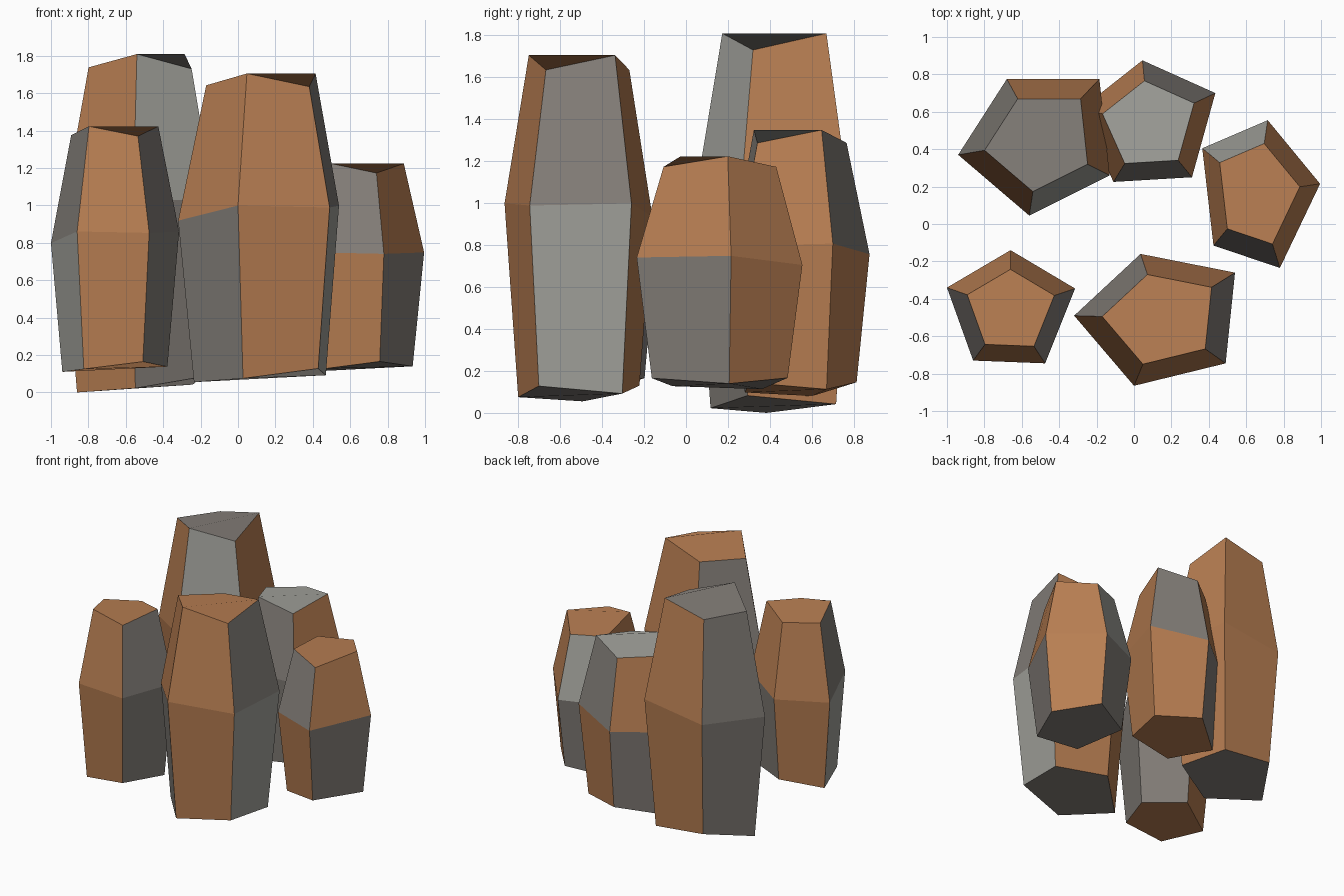
import bpy

if "Cube" in bpy.data.objects:
    bpy.data.objects.remove(bpy.data.objects["Cube"])

# Colours: brown, warm grey and light grey rock
def make_mat(name, rgb):
    m = bpy.data.materials.new(name)
    m.diffuse_color = (*rgb, 1)
    m.use_nodes = True
    m.node_tree.nodes["Principled BSDF"].inputs["Base Color"].default_value = m.diffuse_color
    return m

MATS = [make_mat("brown_rock", (0.48, 0.21, 0.085)),
        make_mat("warm_grey_rock", (0.23, 0.21, 0.19)),
        make_mat("light_grey_rock", (0.36, 0.36, 0.33))]
KEY = "bgl"

# Shared unevenness of the bottom and top rims, and waist height fractions
# Corner order: left, front, right front, right, back
LOW = (0, .02, .073, .037, .075)
HIGH = (.007, .07, 0, .07, 0)
WAIST = (.544, .567, .571, .562, .535)
TOP_SCALE, BASE_SCALE = .68, .82


def column(name, outline, z0, z1, uneven, colours):
    """Five-sided stone column, widest at the waist, tapering to both ends.
    colours: lower sides, upper sides, then bottom and top."""
    cx = sum(p[0] for p in outline) / 5
    cy = sum(p[1] for p in outline) / 5
    low = [z0 + uneven * d for d in LOW]
    high = [z1 + uneven * d for d in HIGH]
    mid = [a + f * (b - a) for a, b, f in zip(low, high, WAIST)]

    verts = []
    for scale, heights in ((BASE_SCALE, low), (1, mid), (TOP_SCALE, high)):
        for (x, y), z in zip(outline, heights):
            verts.append((cx + (x - cx) * scale, cy + (y - cy) * scale, z))

    faces = []
    for ring in (0, 5):
        for i in range(5):
            j = (i + 1) % 5
            faces.append((ring + i, ring + j, ring + 5 + j, ring + 5 + i))
    faces += [(4, 3, 2, 1, 0), (10, 11, 12, 13, 14)]

    mesh = bpy.data.meshes.new(name)
    mesh.from_pydata(verts, [], faces)
    for m in MATS:
        mesh.materials.append(m)
    for face, c in zip(mesh.polygons, colours.replace(" ", "")):
        face.material_index = KEY.index(c)
    mesh.update()
    obj = bpy.data.objects.new(name, mesh)
    bpy.context.collection.objects.link(obj)
    return obj


# Tall columns
column("front_column",
       [(-.32, -.49), (0, -.865), (.49, -.745), (.54, -.26), (.035, -.16)],
       .055, 1.635, 1.0, "gblbb bbgbg gb")
column("tall_back_column",
       [(-.94, .37), (-.56, .045), (-.13, .26), (-.185, .775), (-.68, .775)],
       0, 1.73, 1.13, "bgbbg blbbg gg")

# Shorter columns
column("left_column",
       [(-1, -.34), (-.86, -.73), (-.475, -.745), (-.315, -.345), (-.66, -.14)],
       .11, 1.37, .75, "lbggb gbgbb bb")
column("back_column",
       [(-.285, .615), (-.11, .225), (.31, .25), (.435, .70), (.045, .875)],
       .08, 1.287, .88, "bgbbg bgbgb bl")
column("right_column",
       [(.365, .405), (.425, -.115), (.78, -.235), (.995, .215), (.715, .555)],
       .113, 1.173, .72, "bbgbg bgbbl gb")
